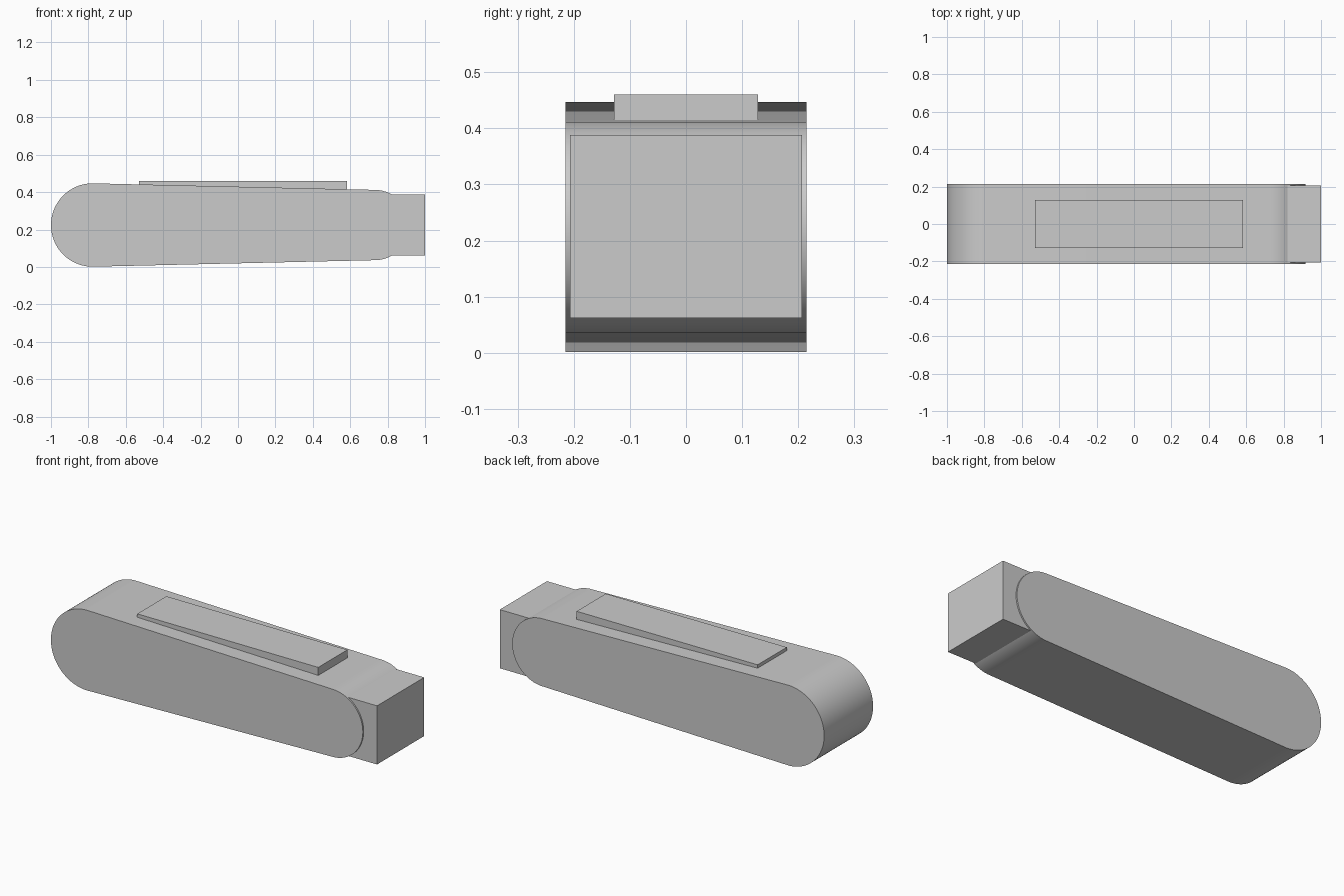
import bpy, bmesh, math

default = bpy.data.objects.get("Cube")
if default:
    bpy.data.objects.remove(default, do_unlink=True)

# One plain grey for every part
grey = bpy.data.materials.new("plain grey")
grey.use_nodes = True
colour = (0.6, 0.6, 0.6, 1)
grey.diffuse_color = colour
grey.node_tree.nodes["Principled BSDF"].inputs["Base Color"].default_value = colour


def make_object(name, bm):
    bmesh.ops.recalc_face_normals(bm, faces=bm.faces)
    mesh = bpy.data.meshes.new(name)
    bm.to_mesh(mesh)
    bm.free()
    mesh.materials.append(grey)
    obj = bpy.data.objects.new(name, mesh)
    bpy.context.collection.objects.link(obj)
    return obj


def box(name, x0, x1, half_y, z0, z1):
    bm = bmesh.new()
    bmesh.ops.create_cube(bm, size=1)
    bmesh.ops.scale(bm, vec=(x1 - x0, 2 * half_y, z1 - z0), verts=bm.verts)
    bmesh.ops.translate(bm, vec=((x0 + x1) / 2, 0, (z0 + z1) / 2), verts=bm.verts)
    return make_object(name, bm)


def tapered_capsule(name, x0, r0, x1, r1, z, half_y, steps=40):
    # Two end arcs joined by their common tangent lines
    tangent = math.acos((r1 - r0) / (x1 - x0))
    profile = []
    for cx, r, start, sweep in ((x1, r1, -tangent, 2 * tangent),
                                (x0, r0, tangent, 2 * (math.pi - tangent))):
        for i in range(steps + 1):
            a = start + sweep * i / steps
            profile.append((cx + r * math.cos(a), -half_y, z + r * math.sin(a)))
    bm = bmesh.new()
    face = bm.faces.new([bm.verts.new(p) for p in profile])
    side = bmesh.ops.extrude_face_region(bm, geom=[face], use_keep_orig=True)
    moved = [v for v in side["geom"] if isinstance(v, bmesh.types.BMVert)]
    bmesh.ops.translate(bm, vec=(0, 2 * half_y, 0), verts=moved)
    return make_object(name, bm)


# Tapered body with rounded ends
body = tapered_capsule("body", -0.777, 0.223, 0.73, 0.188, 0.224, 0.215)
bpy.context.view_layer.objects.active = body
body.select_set(True)
bpy.ops.object.shade_smooth_by_angle(angle=math.radians(30))

# Raised plate on top and square block at the narrow end
box("top_plate", -0.53, 0.583, 0.128, 0.41, 0.46)
box("end_block", 0.7, 1.0, 0.207, 0.062, 0.388)
